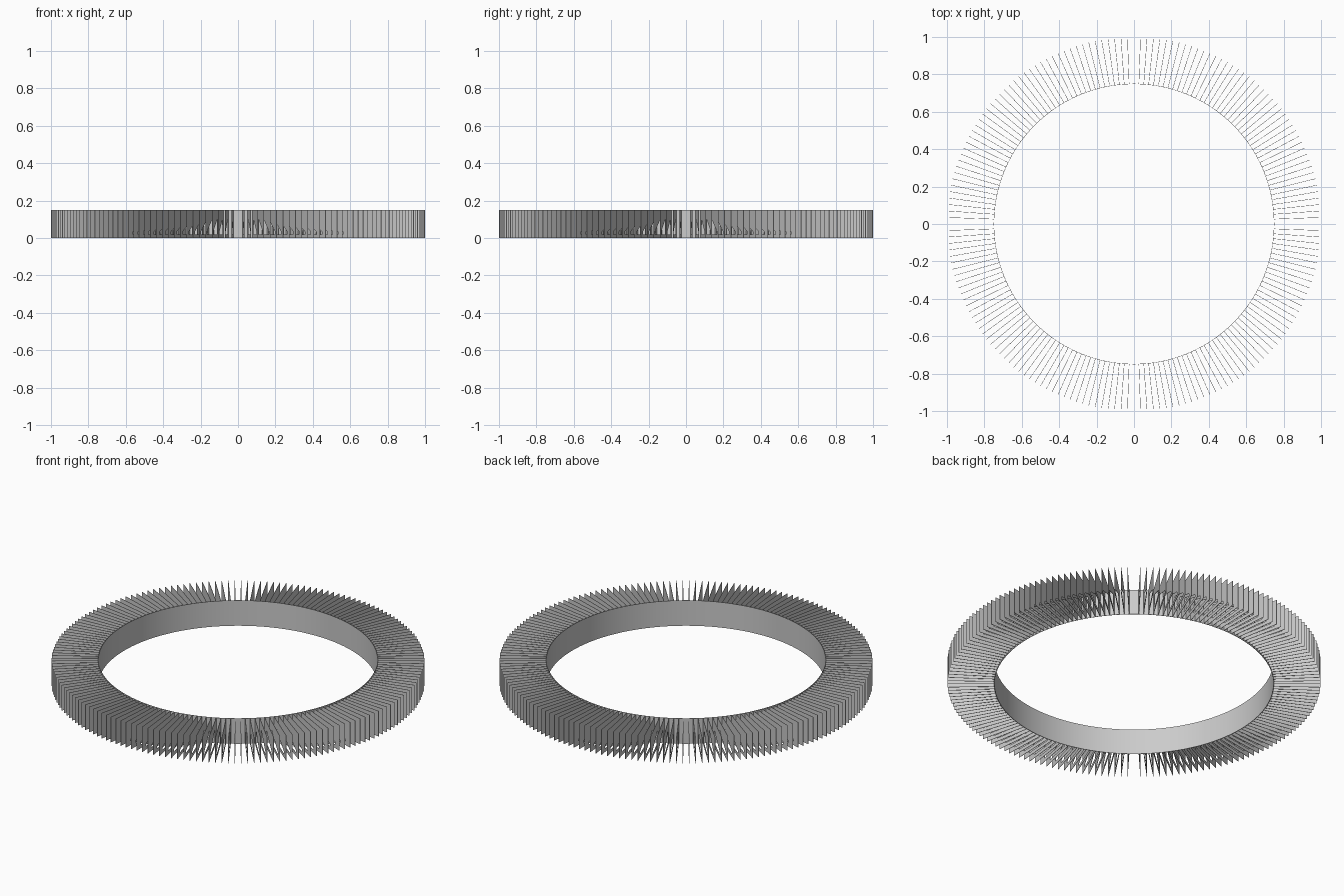
import bpy, bmesh, math
from mathutils import Matrix

cube = bpy.data.objects.get("Cube")
if cube:
    bpy.data.objects.remove(cube, do_unlink=True)

FINS = 180
INNER, OUTER, HEIGHT = 0.75, 1.0, 0.15
SHEET = 0.002

grey = bpy.data.materials.new("light_grey")
grey.use_nodes = True
colour = (0.6, 0.6, 0.6, 1)
grey.diffuse_color = colour
for node in grey.node_tree.nodes:
    if node.type == 'BSDF_PRINCIPLED':
        node.inputs["Base Color"].default_value = colour


def make_object(name, bm):
    mesh = bpy.data.meshes.new(name)
    bm.to_mesh(mesh)
    bm.free()
    mesh.materials.append(grey)
    obj = bpy.data.objects.new(name, mesh)
    bpy.context.collection.objects.link(obj)
    return obj


# Radial fins: thin upright plates, each framed around a sloping opening
plate = [(OUTER, 0), (OUTER, HEIGHT), (INNER, HEIGHT), (INNER, 0)]
opening = [(0.957, 0.02), (0.957, 0.035), (0.80, 0.10), (0.79, 0.02)]
bm = bmesh.new()
for i in range(FINS):
    turn = Matrix.Rotation(math.tau * i / FINS, 3, 'Z')
    sides = []
    for y in (-SHEET / 2, SHEET / 2):
        sides.append([[bm.verts.new(turn @ Matrix.Identity(3).col[0] * r
                                    + turn.col[1] * y + turn.col[2] * z)
                       for r, z in loop] for loop in (plate, opening)])
    (rim_a, hole_a), (rim_b, hole_b) = sides
    for k in range(4):
        n = (k + 1) % 4
        bm.faces.new((rim_a[k], rim_a[n], hole_a[n], hole_a[k]))
        bm.faces.new((rim_b[n], rim_b[k], hole_b[k], hole_b[n]))
        bm.faces.new((rim_a[n], rim_a[k], rim_b[k], rim_b[n]))
        bm.faces.new((hole_a[k], hole_a[n], hole_b[n], hole_b[k]))
bmesh.ops.recalc_face_normals(bm, faces=bm.faces)
make_object("radial_fins", bm)

# Inner band: a thin sheet wall joining the fins
bm = bmesh.new()
bmesh.ops.create_cone(bm, cap_ends=False, segments=FINS, radius1=INNER,
                      radius2=INNER, depth=HEIGHT,
                      matrix=Matrix.Translation((0, 0, HEIGHT / 2)))
bmesh.ops.recalc_face_normals(bm, faces=bm.faces)
band = make_object("inner_band", bm)
solid = band.modifiers.new("thickness", 'SOLIDIFY')
solid.thickness = SHEET
solid.offset = -1

bpy.ops.object.select_all(action='DESELECT')
band.select_set(True)
bpy.context.view_layer.objects.active = band
bpy.ops.object.modifier_apply(modifier=solid.name)
bpy.ops.object.shade_smooth_by_angle(angle=math.radians(30))
